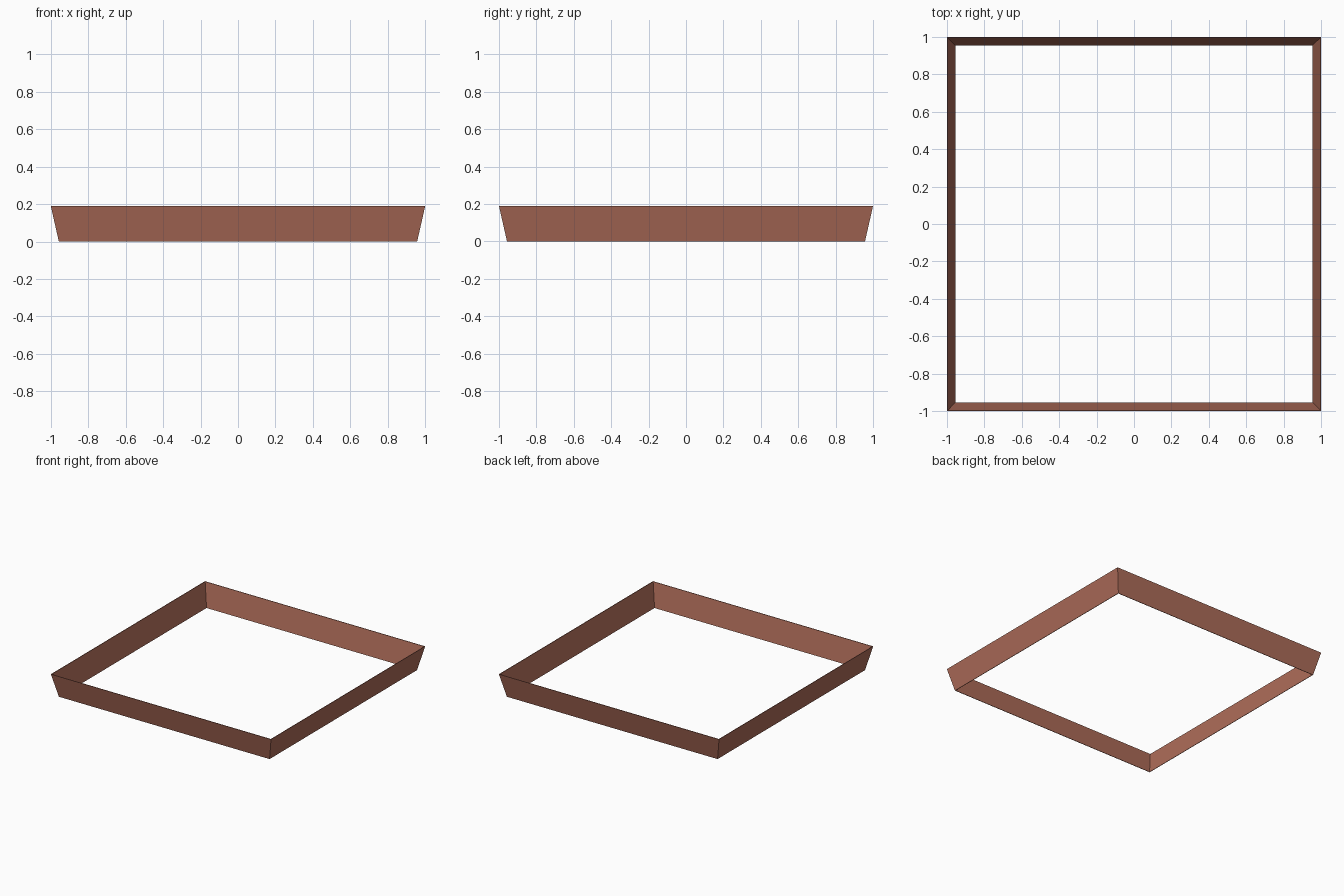
import bpy, bmesh

if "Cube" in bpy.data.objects:
    bpy.data.objects.remove(bpy.data.objects["Cube"])

HEIGHT = 0.19
# Wall cross-section: (half width, z), outer side then inner side
PROFILE = [(0.957, 0), (1.0, HEIGHT), (0.995, HEIGHT), (0.953, 0)]


def square_ring(bm, half, z):
    return [bm.verts.new((sx * half, sy * half, z))
            for sx, sy in ((-1, -1), (1, -1), (1, 1), (-1, 1))]


# Flared square frame, open at top and bottom
bm = bmesh.new()
rings = [square_ring(bm, h, z) for h, z in PROFILE]
for i, ring in enumerate(rings):
    nxt = rings[(i + 1) % len(rings)]
    for j in range(4):
        k = (j + 1) % 4
        bm.faces.new((ring[j], ring[k], nxt[k], nxt[j]))
bmesh.ops.recalc_face_normals(bm, faces=bm.faces)

mesh = bpy.data.meshes.new("flared_frame")
bm.to_mesh(mesh)
bm.free()
frame = bpy.data.objects.new("flared_frame", mesh)
bpy.context.collection.objects.link(frame)

# Terracotta brown material
mat = bpy.data.materials.new("terracotta")
mat.diffuse_color = (0.42, 0.15, 0.10, 1)
mat.use_nodes = True
mat.node_tree.nodes["Principled BSDF"].inputs["Base Color"].default_value = mat.diffuse_color
mesh.materials.append(mat)
